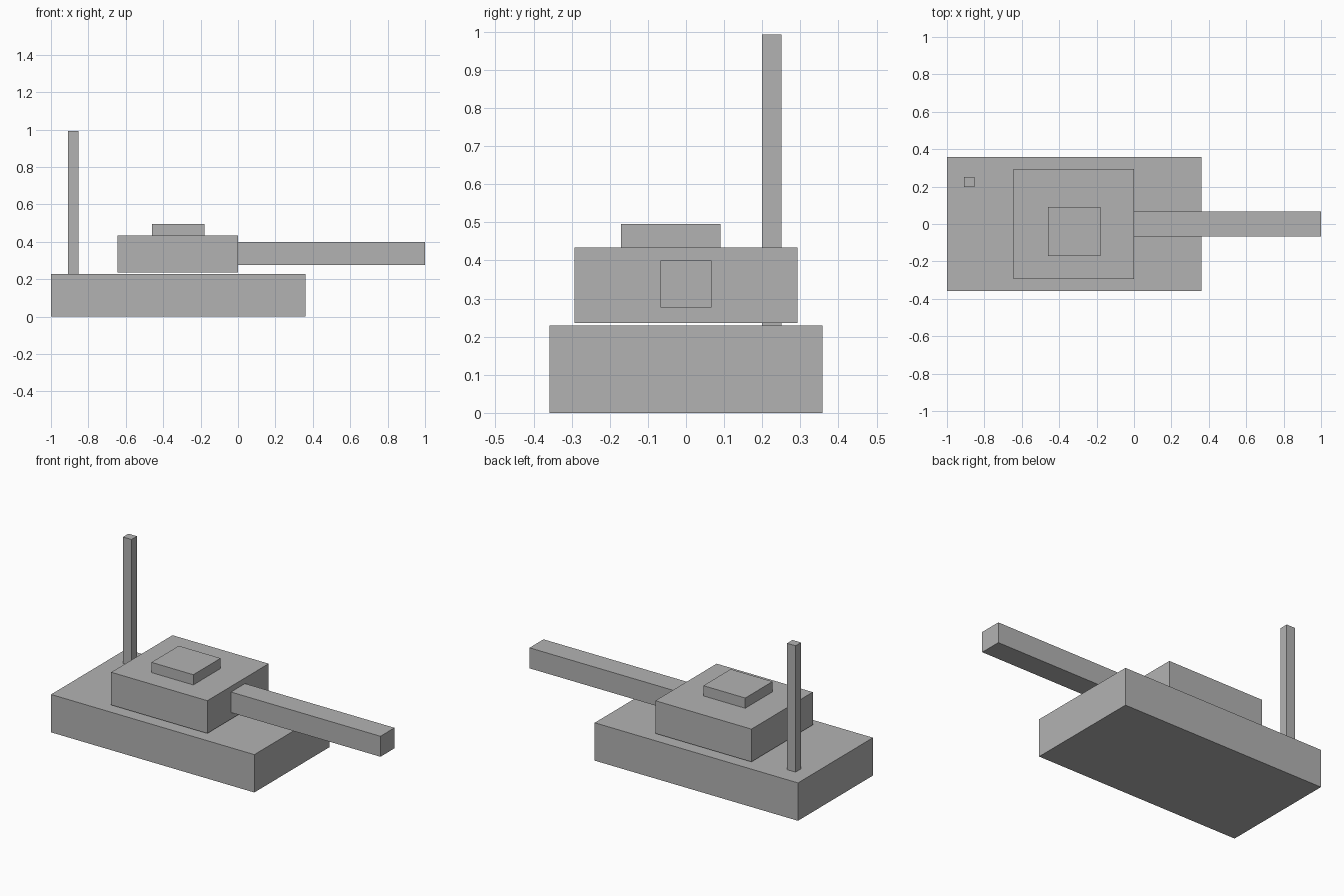
import bpy
from mathutils import Vector

default_cube = bpy.data.objects.get("Cube")
if default_cube:
    bpy.data.objects.remove(default_cube, do_unlink=True)

# Single plain grey finish
GREY = (0.45, 0.45, 0.45, 1.0)
grey = bpy.data.materials.new("plain_grey")
grey.use_nodes = True
grey.diffuse_color = GREY
for node in grey.node_tree.nodes:
    if node.type == "BSDF_PRINCIPLED":
        node.inputs["Base Color"].default_value = GREY


def box(name, low, high):
    """Add a flat-sided box spanning two opposite corners."""
    low, high = Vector(low), Vector(high)
    bpy.ops.mesh.primitive_cube_add(size=1, location=(low + high) / 2)
    part = bpy.context.object
    part.name = name
    part.scale = high - low
    bpy.ops.object.transform_apply(location=False, rotation=False, scale=True)
    part.data.materials.append(grey)
    return part


# Body
box("hull", (-1.0, -0.358, 0.0), (0.36, 0.358, 0.229))

# Turret, floating just above the hull, with its hatch and gun
box("turret", (-0.643, -0.293, 0.236), (0.0, 0.293, 0.434))
box("hatch", (-0.46, -0.17, 0.434), (-0.18, 0.091, 0.496))
box("gun_barrel", (0.0, -0.067, 0.276), (1.0, 0.067, 0.4))

# Aerial on the rear left-hand corner of the deck
box("antenna", (-0.909, 0.199, 0.229), (-0.852, 0.251, 0.993))
